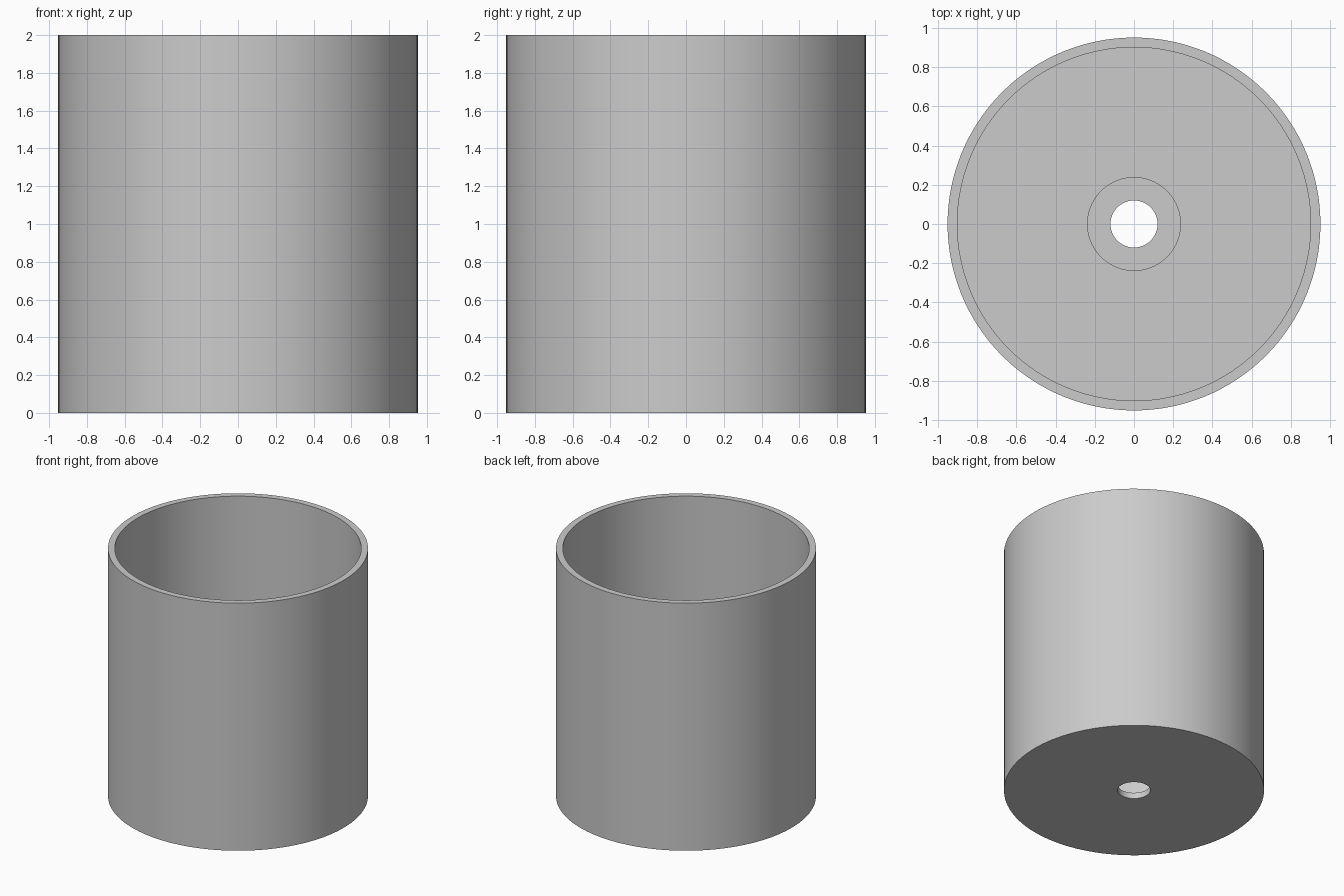
import bpy
import bmesh
import math

default = bpy.data.objects.get("Cube")
if default:
    bpy.data.objects.remove(default, do_unlink=True)

SEGMENTS = 128
OUTER, INNER = 0.952, 0.902      # cup wall radii
HOLE, RECESS = 0.12, 0.237       # drain hole and its recess radii
HEIGHT, FLOOR, LEDGE = 2.0, 0.095, 0.048


def make_material(name, rgb):
    mat = bpy.data.materials.new(name)
    mat.use_nodes = True
    colour = (*rgb, 1.0)
    mat.diffuse_color = colour
    mat.node_tree.nodes["Principled BSDF"].inputs["Base Color"].default_value = colour
    return mat


def lathe(name, profile, mat):
    """Revolve a closed (radius, height) profile around z."""
    bm = bmesh.new()
    rings = []
    for i in range(SEGMENTS):
        a = math.tau * i / SEGMENTS
        rings.append([bm.verts.new((r * math.cos(a), r * math.sin(a), z))
                      for r, z in profile])
    count = len(profile)
    for i, ring in enumerate(rings):
        following = rings[(i + 1) % SEGMENTS]
        for j in range(count):
            k = (j + 1) % count
            bm.faces.new((ring[j], following[j], following[k], ring[k]))
    bmesh.ops.recalc_face_normals(bm, faces=bm.faces[:])
    mesh = bpy.data.meshes.new(name)
    bm.to_mesh(mesh)
    bm.free()
    mesh.materials.append(mat)
    obj = bpy.data.objects.new(name, mesh)
    bpy.context.collection.objects.link(obj)
    bpy.ops.object.select_all(action="DESELECT")
    obj.select_set(True)
    bpy.context.view_layer.objects.active = obj
    bpy.ops.object.shade_smooth_by_angle(angle=math.radians(30))
    return obj


# Open cup with a recessed hole through the floor
grey = make_material("light grey", (0.6, 0.6, 0.6))
lathe("cup", [
    (HOLE, 0), (OUTER, 0), (OUTER, HEIGHT), (INNER, HEIGHT),
    (INNER, FLOOR), (RECESS, FLOOR), (RECESS, LEDGE), (HOLE, LEDGE),
], grey)
